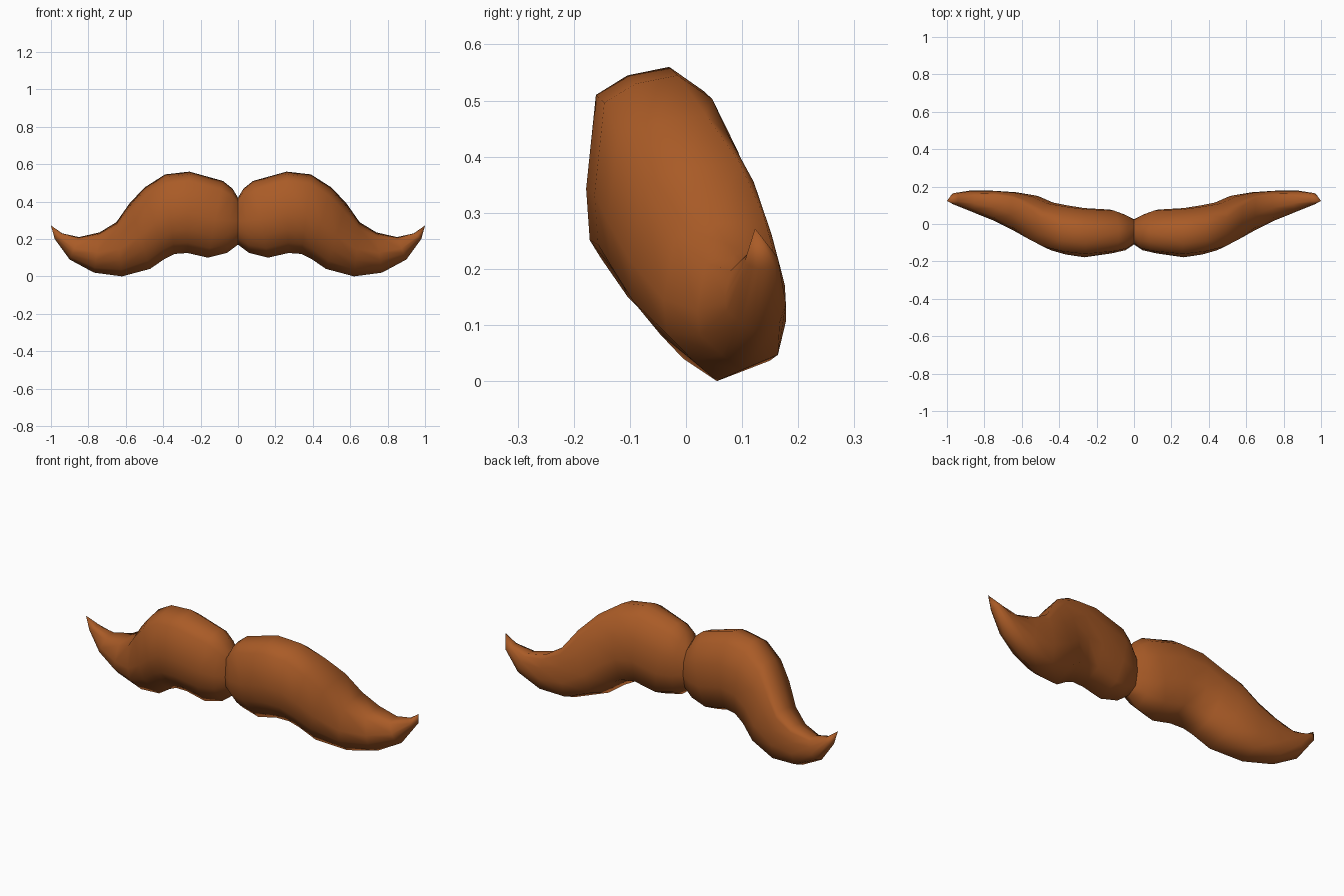
import bpy, bmesh, math

if "Cube" in bpy.data.objects:
    bpy.data.objects.remove(bpy.data.objects["Cube"])

# stations from the middle to the tip:
# top x, top z, bottom x, bottom z, front y, back y, y of top, y of bottom
STATIONS = [
    (0.00, 0.42, 0.00, 0.17, -0.11, 0.025, -0.04, -0.04),
    (0.03, 0.47, 0.06, 0.125, -0.14, 0.05, -0.04, -0.05),
    (0.08, 0.51, 0.16, 0.10, -0.157, 0.077, -0.035, -0.055),
    (0.26, 0.56, 0.27, 0.125, -0.178, 0.085, -0.03, -0.055),
    (0.39, 0.545, 0.34, 0.12, -0.163, 0.10, -0.015, -0.045),
    (0.50, 0.475, 0.39, 0.095, -0.14, 0.115, 0.035, -0.03),
    (0.58, 0.39, 0.47, 0.04, -0.10, 0.15, 0.095, -0.005),
    (0.65, 0.29, 0.62, 0.00, -0.04, 0.17, 0.14, 0.055),
    (0.74, 0.235, 0.77, 0.02, 0.02, 0.178, 0.155, 0.10),
    (0.85, 0.21, 0.90, 0.09, 0.07, 0.178, 0.15, 0.12),
    (0.94, 0.23, 0.98, 0.20, 0.105, 0.165, 0.14, 0.13),
]
TIP = (1.0, 0.123, 0.272)

# cross-section: u = front(-1)..back(+1), v = bottom(-1)..top(+1)
SECTION = [(0, 1), (-0.5, 0.93), (-0.88, 0.77), (-1, 0), (-0.95, -0.42),
           (-0.5, -0.75), (0, -1), (0.8, -0.75), (1, -0.2), (0.95, 0.35),
           (0.55, 0.8)]


def ring(tx, tz, bx, bz, yf, yb, yt, ybot):
    pts = []
    for u, v in SECTION:
        t = (v + 1) / 2
        y0 = ybot + (yt - ybot) * t
        y = y0 + abs(u) * ((yf if u < 0 else yb) - y0)
        pts.append((bx + (tx - bx) * t, y, bz + (tz - bz) * t))
    return pts


# one lofted half, closed at the middle and drawn to a point
bm = bmesh.new()
rings = [[bm.verts.new(p) for p in ring(*s)] for s in STATIONS]
tip = bm.verts.new(TIP)
n = len(SECTION)
for a, b in zip(rings, rings[1:]):
    for i in range(n):
        j = (i + 1) % n
        bm.faces.new((a[i], a[j], b[j], b[i]))
for i in range(n):
    bm.faces.new((rings[-1][i], rings[-1][(i + 1) % n], tip))
cap = bm.faces.new(rings[0])
bmesh.ops.recalc_face_normals(bm, faces=bm.faces)
bm.faces.remove(cap)

# mirrored second half, kept separate at the middle crease
dup = bmesh.ops.duplicate(bm, geom=bm.verts[:] + bm.edges[:] + bm.faces[:])["geom"]
for e in dup:
    if isinstance(e, bmesh.types.BMVert):
        e.co.x = -e.co.x
bmesh.ops.reverse_faces(bm, faces=[e for e in dup if isinstance(e, bmesh.types.BMFace)])

mesh = bpy.data.meshes.new("moustache")
bm.to_mesh(mesh)
bm.free()
obj = bpy.data.objects.new("moustache", mesh)
bpy.context.collection.objects.link(obj)

mat = bpy.data.materials.new("brown hair")
mat.diffuse_color = (0.40, 0.105, 0.02, 1)
mat.use_nodes = True
mat.node_tree.nodes["Principled BSDF"].inputs["Base Color"].default_value = mat.diffuse_color
mesh.materials.append(mat)

bpy.context.view_layer.objects.active = obj
obj.select_set(True)
bpy.ops.object.shade_smooth_by_angle(angle=math.radians(80))
